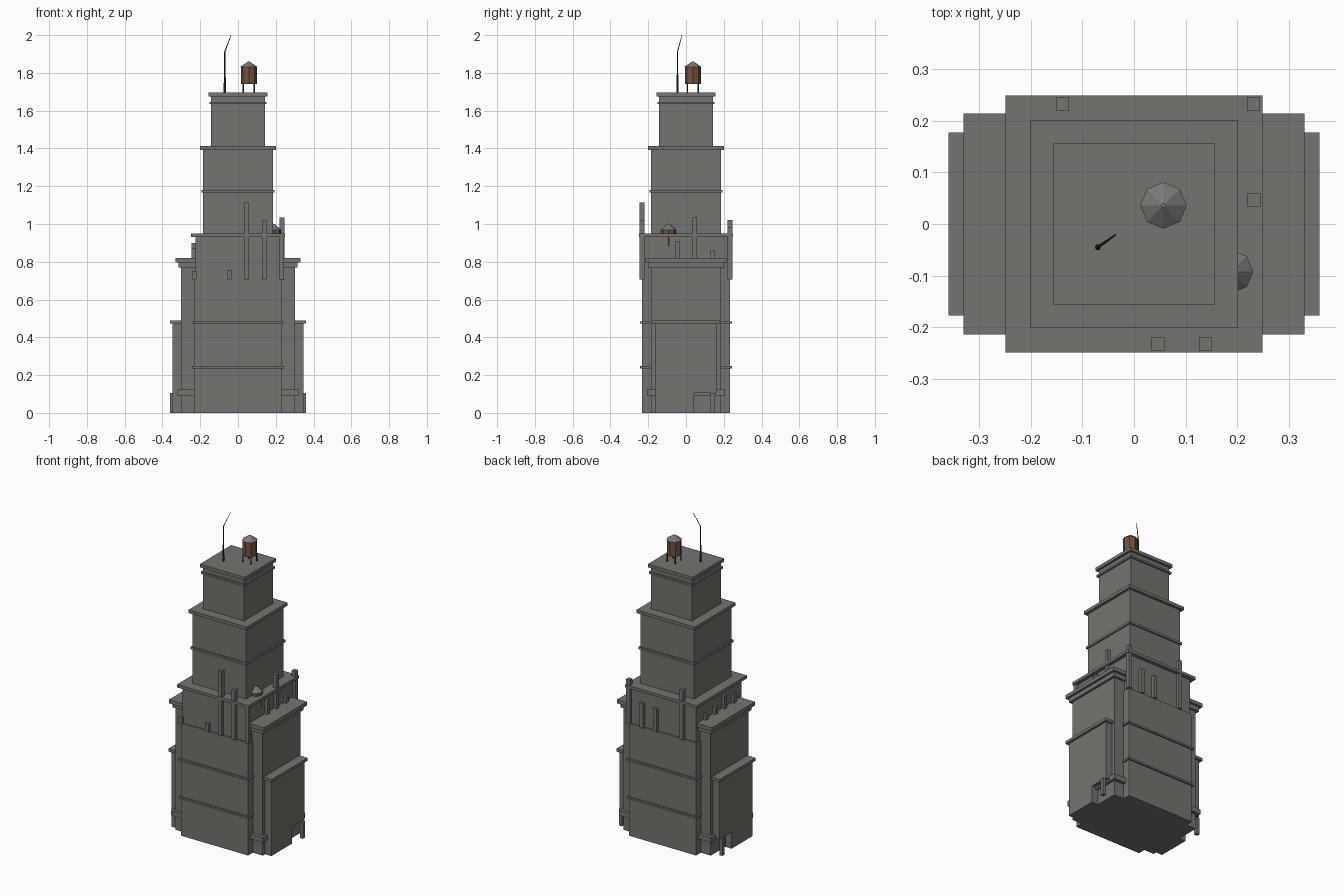
import bpy, bmesh, math
from mathutils import Vector

if "Cube" in bpy.data.objects:
    bpy.data.objects.remove(bpy.data.objects["Cube"])


def mat(name, rgb):
    m = bpy.data.materials.new(name)
    m.diffuse_color = (*rgb, 1)
    m.use_nodes = True
    m.node_tree.nodes["Principled BSDF"].inputs["Base Color"].default_value = m.diffuse_color
    return m


STONE = mat("grey stone", (0.175, 0.172, 0.158))
ROOF = mat("tank roof grey", (0.19, 0.19, 0.18))
WOOD = mat("tank wood brown", (0.17, 0.085, 0.05))
RUST = mat("dark rust", (0.055, 0.025, 0.015))


def finish(name, bm, material):
    bmesh.ops.recalc_face_normals(bm, faces=bm.faces)
    me = bpy.data.meshes.new(name)
    bm.to_mesh(me)
    bm.free()
    ob = bpy.data.objects.new(name, me)
    me.materials.append(material)
    bpy.context.collection.objects.link(ob)
    return ob


def add_box(bm, x0, x1, y0, y1, z0, z1):
    vs = bmesh.ops.create_cube(bm, size=1)["verts"]
    for v in vs:
        v.co = Vector(((x0 + x1) / 2 + v.co.x * (x1 - x0),
                       (y0 + y1) / 2 + v.co.y * (y1 - y0),
                       (z0 + z1) / 2 + v.co.z * (z1 - z0)))


def block(name, hx, hy, z0, z1):
    """Box centred on the tower axis."""
    bm = bmesh.new()
    add_box(bm, -hx, hx, -hy, hy, z0, z1)
    return finish(name, bm, STONE)


def tube(name, pts, radii, material, sides=6):
    """Straight-sided tapered rod through points."""
    bm = bmesh.new()
    rings = []
    for p, r in zip(pts, radii):
        rings.append([bm.verts.new((p[0] + r * math.cos(a), p[1] + r * math.sin(a), p[2]))
                      for a in (2 * math.pi * i / sides for i in range(sides))])
    for a, b in zip(rings, rings[1:]):
        for i in range(sides):
            j = (i + 1) % sides
            bm.faces.new((a[i], a[j], b[j], b[i]))
    bm.faces.new(rings[0])
    bm.faces.new(rings[-1])
    return finish(name, bm, material)


# central shaft and its belt courses
block("lower_shaft", 0.233, 0.233, 0, 0.707)
block("upper_shaft", 0.226, 0.226, 0.707, 0.935)
block("shaft_cornice", 0.249, 0.249, 0.932, 0.95)
for i, z in enumerate((0.235, 0.473)):
    block(f"shaft_belt_{i}", 0.243, 0.243, z, z + 0.012)

# stepped tower tiers
block("middle_tier", 0.185, 0.185, 0.95, 1.395)
block("middle_tier_belt", 0.194, 0.194, 1.166, 1.18)
block("middle_tier_cornice", 0.202, 0.202, 1.393, 1.413)
block("top_tier", 0.142, 0.142, 1.413, 1.677)
block("top_tier_belt", 0.152, 0.152, 1.634, 1.646)
block("top_tier_cornice", 0.156, 0.156, 1.675, 1.695)

# side wings: the tall pair
block("tall_wings", 0.302, 0.186, 0, 0.78)
block("tall_wing_base_belt", 0.32, 0.207, 0.093, 0.125)
block("tall_wing_lower_cornice", 0.316, 0.2, 0.77, 0.797)
block("tall_wing_cornice", 0.33, 0.214, 0.797, 0.82)

# low wings, with an open corner porch held by a post on each side
block("low_wing_cornice", 0.36, 0.177, 0.472, 0.49)
for s, side in ((1, "right"), (-1, "left")):
    bm = bmesh.new()
    for x0, x1, y0, y1, z0, z1 in ((0.29, 0.346, -0.164, 0.164, 0.105, 0.473),
                                   (0.29, 0.346, -0.164, 0.042, 0, 0.105)):
        add_box(bm, min(s * x0, s * x1), max(s * x0, s * x1), y0, y1, z0, z1)
    finish(f"low_wing_{side}", bm, STONE)
    bm = bmesh.new()
    add_box(bm, min(s * 0.338, s * 0.359), max(s * 0.338, s * 0.359), 0.13, 0.153, 0, 0.105)
    finish(f"porch_post_{side}", bm, STONE)

# uneven piers around the upper shaft: (position along face, top height)
STEP, EDGE, HALF, FOOT = 0.0925, 0.2325, 0.0125, 0.705
FACES = {
    "front": ((-2.5, 0.75), (-0.5, 0.757), (0.5, 1.115), (1.5, 1.02), (2.5, 0.93)),
    "back": ((-1.5, 1.02), (0.5, 0.85), (1.5, 0.86), (2.5, 0.985)),
    "right": ((-0.5, 0.91), (0.5, 1.035), (1.5, 0.86)),
    "left": ((-1.5, 0.87), (-0.5, 0.9), (0.5, 0.87), (1.5, 0.85)),
}
for face, piers in FACES.items():
    bm = bmesh.new()
    for k, top in piers:
        t = k * STEP
        x, y = {"front": (t, -EDGE), "back": (t, EDGE),
                "right": (EDGE, t), "left": (-EDGE, t)}[face]
        add_box(bm, x - HALF, x + HALF, y - HALF, y + HALF, FOOT, top)
    finish(f"{face}_piers", bm, STONE)


# rooftop water tanks
def water_tank(name, x, y, z0, z1, z2, r):
    tube(name + "_barrel", [(x, y, z0), (x, y, z1)], [r * 0.94] * 2, WOOD, 8)
    tube(name + "_roof", [(x, y, z1), (x, y, z2)], [r, 0.004], ROOF, 8)


water_tank("roof_tank", 0.057, 0.036, 1.74, 1.832, 1.86, 0.045)
for i in range(4):
    a = math.pi / 4 + i * math.pi / 2
    px, py = 0.057 + 0.04 * math.cos(a), 0.036 + 0.04 * math.sin(a)
    tube(f"tank_leg_{i}", [(px, py, 1.69), (px, py, 1.745)], [0.004] * 2, RUST)
water_tank("terrace_tank", 0.189, -0.092, 0.88, 0.968, 1.0, 0.042)

# bent antenna
tube("antenna", [(-0.07, -0.045, 1.69), (-0.07, -0.045, 1.79), (-0.07, -0.045, 1.8),
                 (-0.07, -0.045, 1.912), (-0.036, -0.021, 2.0)],
     [0.006, 0.005, 0.0035, 0.003, 0.0015], RUST)
